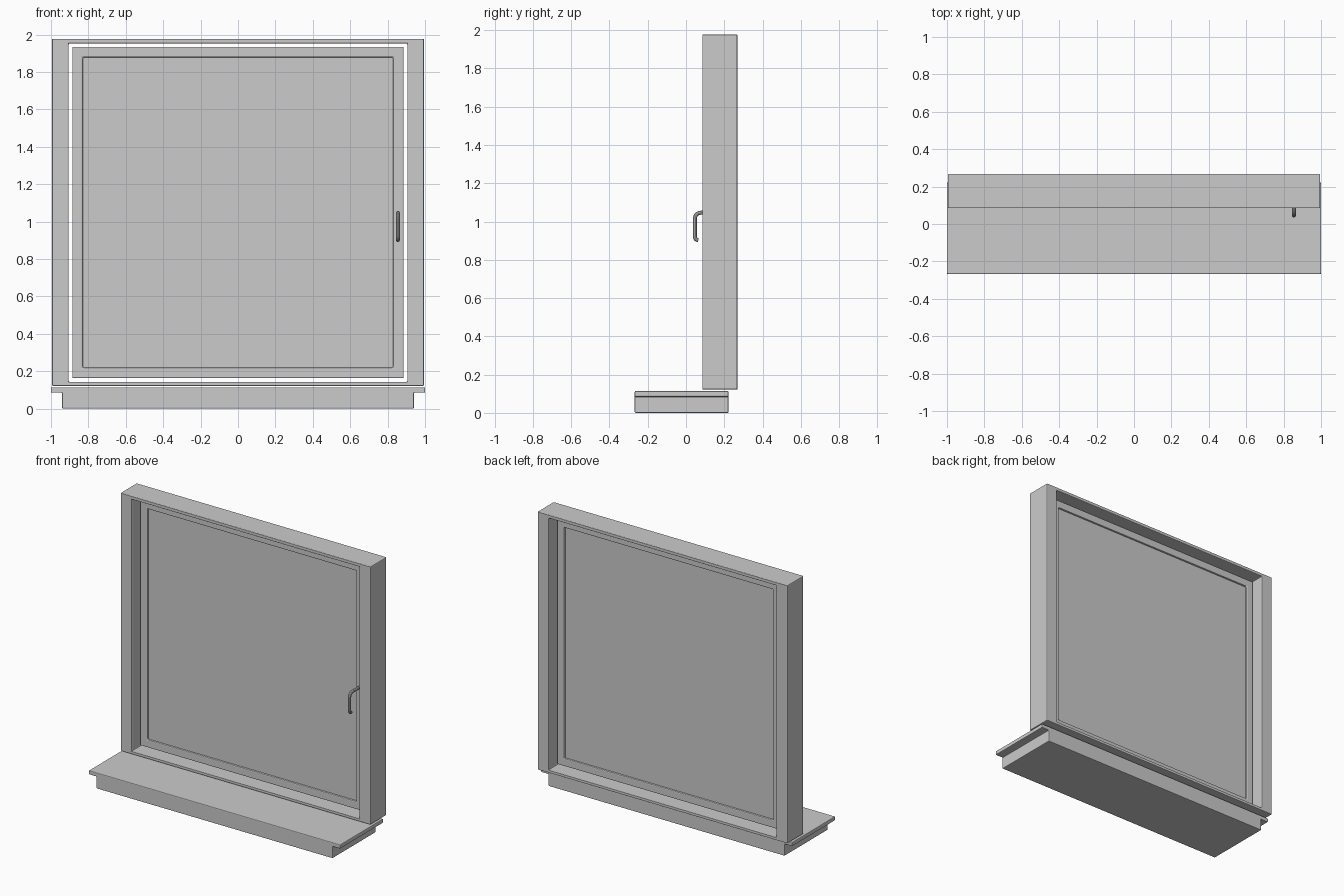
import bpy, bmesh
from mathutils import Vector

if "Cube" in bpy.data.objects:
    bpy.data.objects.remove(bpy.data.objects["Cube"])


def finish(name, bm, bevel):
    bmesh.ops.recalc_face_normals(bm, faces=bm.faces)
    mesh = bpy.data.meshes.new(name)
    bm.to_mesh(mesh)
    bm.free()
    ob = bpy.data.objects.new(name, mesh)
    bpy.context.collection.objects.link(ob)
    if bevel:
        mod = ob.modifiers.new("soft_edges", 'BEVEL')
        mod.width = bevel
        mod.segments = 2
        mod.limit_method = 'ANGLE'
    return ob


def extrude_y(bm, faces, depth):
    res = bmesh.ops.extrude_face_region(bm, geom=faces)
    verts = [v for v in res["geom"] if isinstance(v, bmesh.types.BMVert)]
    bmesh.ops.translate(bm, verts=verts, vec=(0, depth, 0))


def prism(name, profile, y0, y1, bevel):
    """Extrude an xz outline along y."""
    bm = bmesh.new()
    face = bm.faces.new([bm.verts.new((x, y0, z)) for x, z in profile])
    extrude_y(bm, [face], y1 - y0)
    return finish(name, bm, bevel)


def rect(hx, z0, z1):
    return [(-hx, z0), (hx, z0), (hx, z1), (-hx, z1)]


def ring(name, outer, inner, y0, y1, bevel):
    """Rectangular frame: outline with an opening, extruded along y."""
    bm = bmesh.new()
    o, i = ([bm.verts.new((x, y0, z)) for x, z in r] for r in (outer, inner))
    faces = [bm.faces.new((o[k], o[(k + 1) % 4], i[(k + 1) % 4], i[k])) for k in range(4)]
    extrude_y(bm, faces, y1 - y0)
    return finish(name, bm, bevel)


# T-shaped sill, flush at front and back
prism("window_sill", [(-0.94, 0), (0.94, 0), (0.94, 0.085), (1, 0.085),
                      (1, 0.114), (-1, 0.114), (-1, 0.085), (-0.94, 0.085)],
      -0.268, 0.222, 0.005)

# Fixed outer frame, with wide jambs and thin head and bottom rails
ring("outer_frame", rect(0.995, 0.122, 1.977), rect(0.905, 0.143, 1.953),
     0.085, 0.268, 0.006)

# Sash and pane
ring("sash", rect(0.886, 0.163, 1.934), rect(0.83, 0.219, 1.878),
     0.155, 0.198, 0.006)
prism("glass_pane", rect(0.84, 0.209, 1.888), 0.168, 0.185, 0)

# Hooked handle: round tube along a rounded path
curve = bpy.data.curves.new("handle_path", 'CURVE')
curve.dimensions = '3D'
curve.bevel_depth = 0.011
curve.bevel_resolution = 3
curve.resolution_u = 6
curve.use_fill_caps = True
spline = curve.splines.new('BEZIER')
# y, z, tangent y, tangent z
path = [(0.16, 1.046, -0.02, 0), (0.078, 1.046, -0.018, 0), (0.046, 1.014, 0, -0.018),
        (0.046, 0.925, 0, -0.014), (0.064, 0.902, 0.012, -0.002)]
spline.bezier_points.add(len(path) - 1)
for p, (y, z, ty, tz) in zip(spline.bezier_points, path):
    p.handle_left_type = p.handle_right_type = 'FREE'
    p.co = Vector((0.855, y, z))
    p.handle_left = p.co - Vector((0, ty, tz))
    p.handle_right = p.co + Vector((0, ty, tz))
handle = bpy.data.objects.new("handle", curve)
bpy.context.collection.objects.link(handle)
bpy.context.view_layer.objects.active = handle
handle.select_set(True)
bpy.ops.object.convert(target='MESH')
bpy.ops.object.shade_smooth_by_angle()
